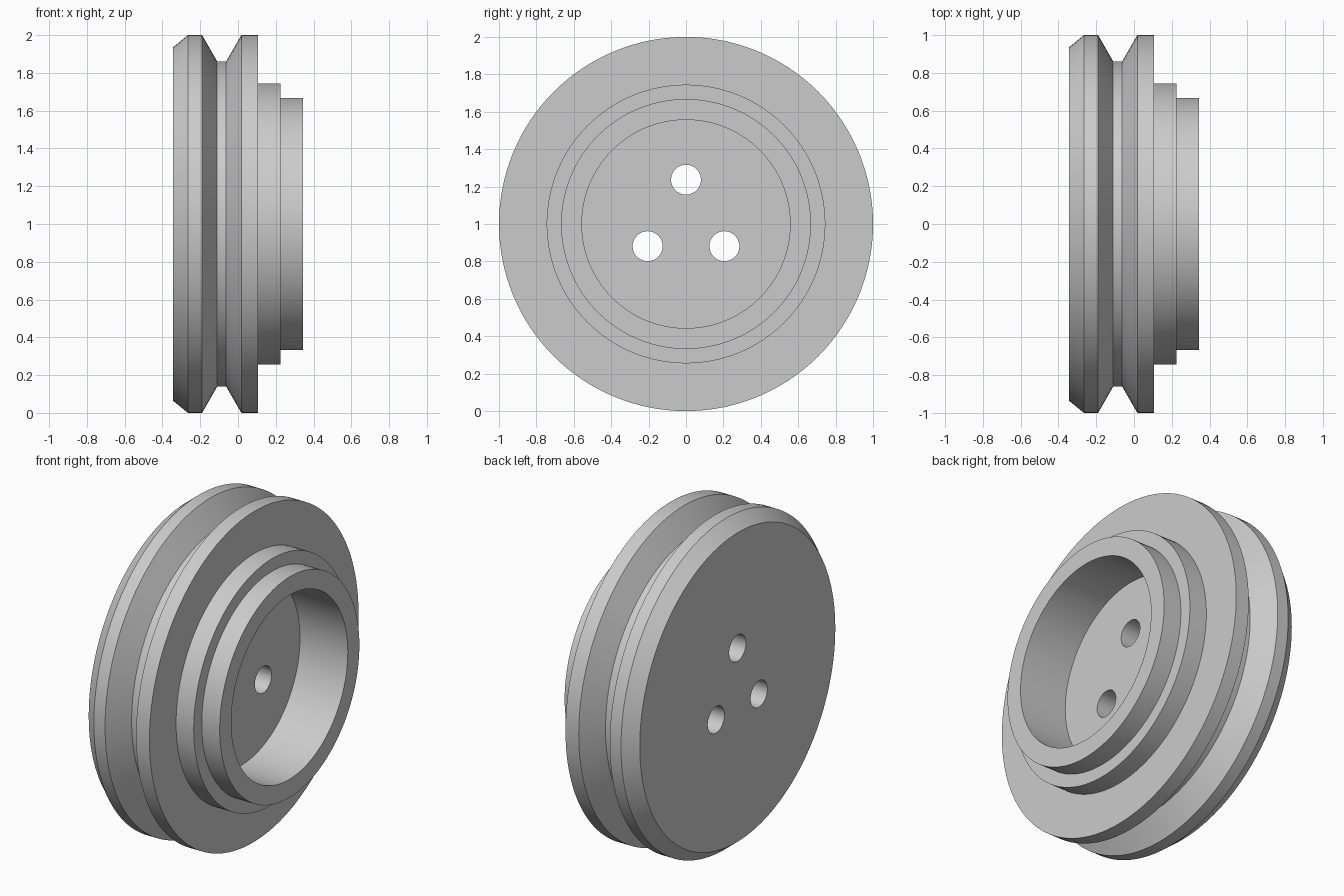
import bpy, bmesh
from math import pi, radians, sin, cos
from mathutils import Matrix, Vector

cube = bpy.data.objects.get("Cube")
if cube:
    bpy.data.objects.remove(cube, do_unlink=True)

SEGMENTS = 128
CENTRE = Vector((0, 0, 1))

# Plain grey material
grey = bpy.data.materials.new("plain_grey")
grey.use_nodes = True
grey.diffuse_color = (0.6, 0.6, 0.6, 1)
grey.node_tree.nodes["Principled BSDF"].inputs["Base Color"].default_value = (0.6, 0.6, 0.6, 1)


def make_object(name, bm):
    bmesh.ops.recalc_face_normals(bm, faces=bm.faces)
    mesh = bpy.data.meshes.new(name)
    bm.to_mesh(mesh)
    bm.free()
    mesh.materials.append(grey)
    obj = bpy.data.objects.new(name, mesh)
    bpy.context.collection.objects.link(obj)
    return obj


def lathe(name, profile):
    """Turn (x, radius) points about the wheel's axle."""
    bm = bmesh.new()
    verts = [bm.verts.new((x, 0, CENTRE.z + r)) for x, r in profile]
    edges = [bm.edges.new(pair) for pair in zip(verts, verts[1:])]
    bmesh.ops.spin(bm, geom=verts + edges, cent=CENTRE, axis=(1, 0, 0),
                   angle=2 * pi, steps=SEGMENTS, use_merge=True)
    bmesh.ops.remove_doubles(bm, verts=bm.verts, dist=0.0001)
    return make_object(name, bm)


# Grooved rim, stepped hub and round recess in one turned profile
wheel = lathe("grooved_wheel", [
    (-0.345, 0), (-0.345, 0.935), (-0.265, 1), (-0.19, 1),
    (-0.11, 0.86), (-0.063, 0.86), (0.018, 1), (0.107, 1),
    (0.107, 0.745), (0.225, 0.745), (0.225, 0.668), (0.345, 0.668),
    (0.345, 0.557), (0.025, 0.557), (0.025, 0)])

# Three bolt holes through the web
bm = bmesh.new()
for i in range(3):
    a = pi / 2 + i * 2 * pi / 3
    spot = CENTRE + 0.237 * Vector((0, cos(a), sin(a)))
    bmesh.ops.create_cone(bm, cap_ends=True, segments=48, radius1=0.08,
                          radius2=0.08, depth=1.2,
                          matrix=Matrix.Translation(spot) @ Matrix.Rotation(pi / 2, 4, 'Y'))
cutter = make_object("bolt_hole_cutter", bm)
cutter.hide_render = True

bpy.ops.object.select_all(action='DESELECT')
bpy.context.view_layer.objects.active = wheel
wheel.select_set(True)
holes = wheel.modifiers.new("bolt_holes", 'BOOLEAN')
holes.operation = 'DIFFERENCE'
holes.solver = 'EXACT'
holes.object = cutter
bpy.ops.object.modifier_apply(modifier=holes.name)
bpy.data.objects.remove(cutter, do_unlink=True)

bpy.ops.object.shade_smooth_by_angle(angle=radians(25))
